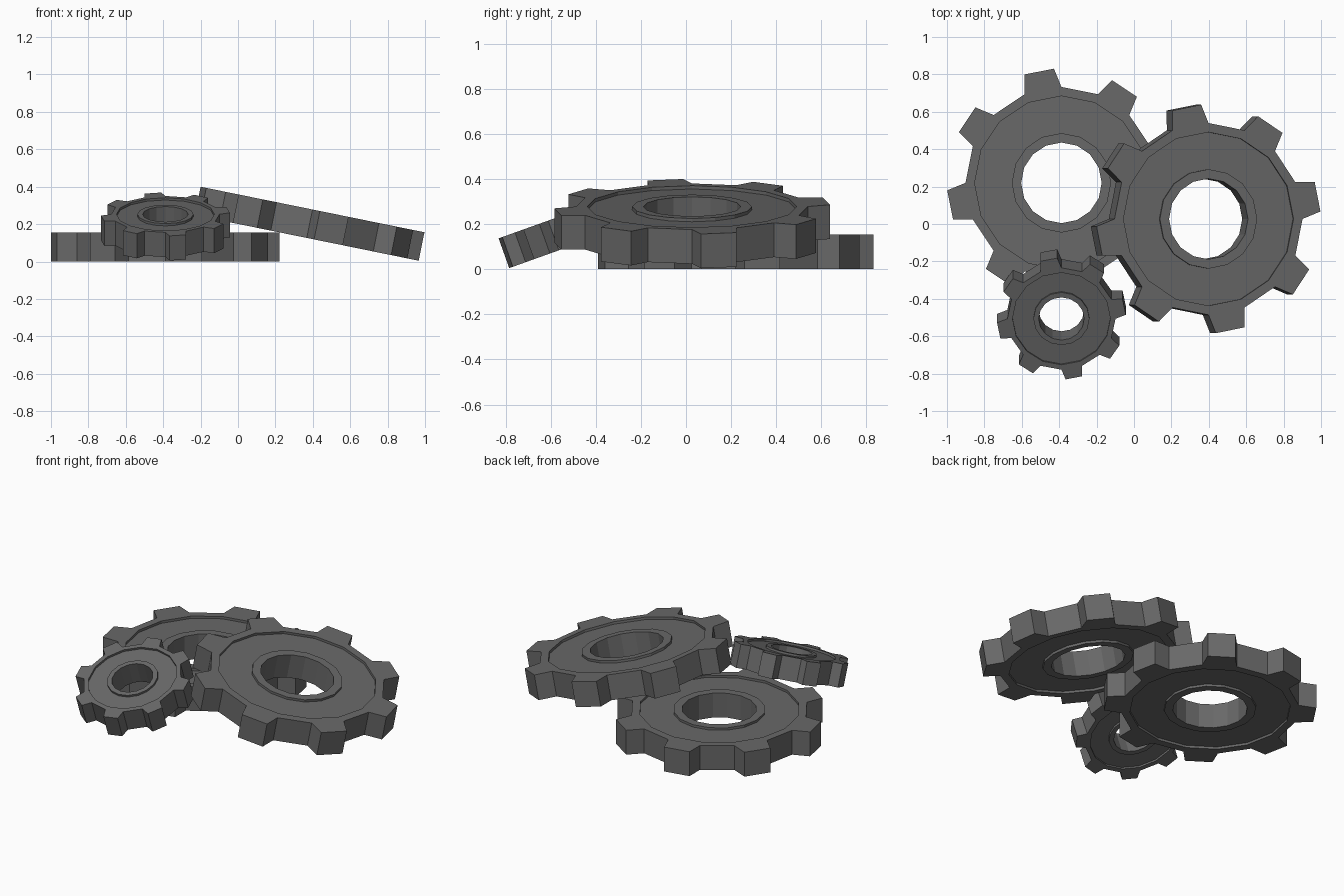
import bpy, bmesh
from math import sin, cos, radians

if "Cube" in bpy.data.objects:
    bpy.data.objects.remove(bpy.data.objects["Cube"])

TEETH = 8
SEGMENTS = TEETH * 2          # one tooth segment and one gap segment per tooth
STEP = 360 / SEGMENTS

steel = bpy.data.materials.new("dark_grey")
steel.diffuse_color = (0.14, 0.14, 0.14, 1)
steel.use_nodes = True
steel.node_tree.nodes["Principled BSDF"].inputs["Base Color"].default_value = steel.diffuse_color


def gear(name, location, tilt, tip, thickness, recess):
    """Spoked-free gear: raised hub, recessed web, rim and tapered teeth."""
    bm = bmesh.new()
    h = thickness / 2
    hole, hub, web, base = (tip * k for k in (0.352, 0.434, 0.758, 0.838))

    def point(r, deg, z):
        a = radians(deg)
        return bm.verts.new((r * cos(a), r * sin(a), z))

    # Profile from the rim top, across the web and hub, down the bore and back
    top = [(base, h), (web, h), (web, h - recess),
           (hub, h - recess), (hub, h), (hole, h)]
    profile = top + [(r, -z) for r, z in reversed(top)]
    rings = [[point(r, i * STEP, z) for i in range(SEGMENTS)] for r, z in profile]
    for a, b in zip(rings, rings[1:]):
        for i in range(SEGMENTS):
            j = (i + 1) % SEGMENTS
            bm.faces.new((a[i], a[j], b[j], b[i]))

    # Outer edge: teeth alternating with flat gaps
    up, low = rings[0], rings[-1]
    for i in range(SEGMENTS):
        j = (i + 1) % SEGMENTS
        if i % 2:
            bm.faces.new((up[i], low[i], low[j], up[j]))
            continue
        mid = (i + 0.5) * STEP
        u0, u1 = point(tip, mid - 7.5, h), point(tip, mid + 7.5, h)
        l0, l1 = point(tip, mid - 7.5, -h), point(tip, mid + 7.5, -h)
        bm.faces.new((up[i], u0, u1, up[j]))       # tooth top
        bm.faces.new((low[i], low[j], l1, l0))     # tooth bottom
        bm.faces.new((u0, l0, l1, u1))             # tooth tip
        bm.faces.new((up[i], low[i], l0, u0))      # tooth flanks
        bm.faces.new((up[j], u1, l1, low[j]))

    bmesh.ops.recalc_face_normals(bm, faces=bm.faces)
    mesh = bpy.data.meshes.new(name)
    bm.to_mesh(mesh)
    bm.free()
    mesh.materials.append(steel)
    obj = bpy.data.objects.new(name, mesh)
    obj.location = location
    obj.rotation_euler = [radians(t) for t in tilt]
    bpy.context.collection.objects.link(obj)


# Flat gear at the back, large gear leaning on it, small gear leaning in front
gear("flat_gear", (-0.388, 0.22, 0.0775), (0, 0, 0), 0.612, 0.155, 0.015)
gear("leaning_large_gear", (0.383, 0.027, 0.202), (0, 11.5, 0), 0.612, 0.155, 0.015)
gear("leaning_small_gear", (-0.388, -0.483, 0.187), (19.7, 0, 0), 0.345, 0.14, 0.013)
